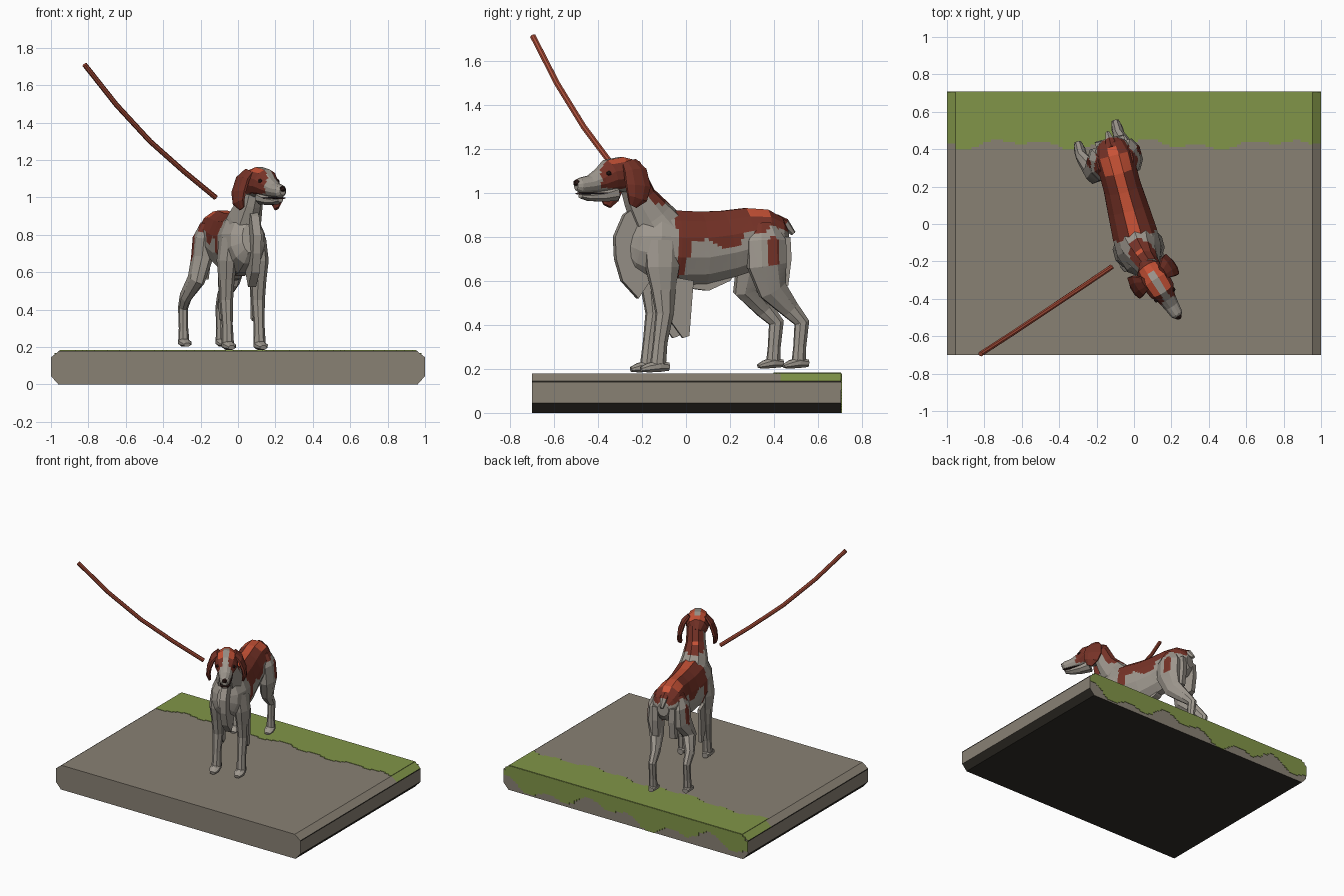
import bpy, bmesh
from math import sin, cos, pi, radians
from mathutils import Matrix, Vector

cube = bpy.data.objects.get("Cube")
if cube:
    bpy.data.objects.remove(cube, do_unlink=True)


def material(name, r, g, b):
    m = bpy.data.materials.new(name)
    m.use_nodes = True
    m.diffuse_color = (r, g, b, 1)
    bsdf = m.node_tree.nodes["Principled BSDF"]
    bsdf.inputs["Base Color"].default_value = (r, g, b, 1)
    bsdf.inputs["Roughness"].default_value = 0.9
    return m


STONE = material("stone", .25, .22, .175)
SHADE = material("dark_stone", .03, .026, .02)
MOSS = material("moss_green", .22, .30, .065)
WHITE = material("grey_white_fur", .34, .31, .27)
RED = material("dark_red_fur", .18, .032, .02)
BRIGHT = material("bright_red_fur", .58, .085, .037)
LEATHER = material("leash_red", .40, .075, .04)
BLACK = material("nose_black", .03, .012, .01)
FUR = [WHITE, RED, BRIGHT]

WORLD = Matrix()
DOG = Matrix.Translation((-.01, 0, 0)) @ Matrix.Rotation(radians(15), 4, 'Z')
HEAD = Matrix.Translation((.115, -.3, 0)) @ Matrix.Rotation(radians(32), 4, 'Z')


def finish(name, bm, mats, frame=WORLD, rule=None):
    """Colour faces in the part's own frame, then place and link it."""
    bmesh.ops.recalc_face_normals(bm, faces=bm.faces[:])
    bm.normal_update()
    if rule:
        for f in bm.faces:
            f.material_index = rule(f.calc_center_median(), f.normal)
    bm.transform(frame)
    me = bpy.data.meshes.new(name)
    bm.to_mesh(me)
    bm.free()
    for m in mats:
        me.materials.append(m)
    bpy.context.collection.objects.link(bpy.data.objects.new(name, me))


def loft(name, rings, mats, frame=DOG, sides=10, rule=None, cuts=0):
    """Skin elliptical rings (x, y, z, half width, half depth) along a path."""
    bm = bmesh.new()
    pts = [Vector(r[:3]) for r in rings]
    loops = []
    for i, (p, r) in enumerate(zip(pts, rings)):
        t = (pts[min(i + 1, len(pts) - 1)] - pts[max(i - 1, 0)]).normalized()
        side = (Vector((1, 0, 0)) - t * t.x).normalized()
        up = t.cross(side)
        angles = [2 * pi * (k + .5) / sides for k in range(sides)]
        loops.append([bm.verts.new(p + side * r[3] * cos(a) + up * r[4] * sin(a))
                      for a in angles])
    for a, b in zip(loops, loops[1:]):
        for k in range(sides):
            n = (k + 1) % sides
            bm.faces.new((a[k], a[n], b[n], b[k]))
    if cuts:
        bmesh.ops.subdivide_edges(bm, edges=bm.edges[:], cuts=cuts, use_grid_fill=True)
    bmesh.ops.holes_fill(bm, edges=[e for e in bm.edges if e.is_boundary], sides=0)
    finish(name, bm, mats, frame, rule)


def extrude(bm, outline, vec):
    """Solid made by sweeping a flat outline along a vector."""
    face = bm.faces.new([bm.verts.new(co) for co in outline])
    new = bmesh.ops.extrude_face_region(bm, geom=[face], use_keep_orig=True)["geom"]
    bmesh.ops.translate(bm, vec=vec,
                        verts=[v for v in new if isinstance(v, bmesh.types.BMVert)])


def fin(name, outline, x, half):
    """Flat tuft of hair: a (y, z) outline with thickness across x."""
    bm = bmesh.new()
    extrude(bm, [(x - half, y, z) for y, z in outline], (2 * half, 0, 0))
    finish(name, bm, [WHITE], DOG)


def ball(name, co, size):
    bm = bmesh.new()
    bmesh.ops.create_icosphere(bm, subdivisions=1, radius=1)
    bm.transform(Matrix.Translation(co) @ Matrix.Diagonal((*size, 1)))
    finish(name, bm, [BLACK], HEAD)


def moss(name, place, columns, rows, keep):
    """Thin plate of moss cells, kept where the rule says so."""
    bm = bmesh.new()
    bmesh.ops.create_grid(bm, x_segments=columns, y_segments=rows, size=1)
    bm.transform(place)
    bare = [f for f in bm.faces if not keep(f.calc_center_median())]
    bmesh.ops.delete(bm, geom=bare, context='FACES')
    bmesh.ops.solidify(bm, geom=bm.faces[:], thickness=.003)
    finish(name, bm, [MOSS])


def lerp(points, t):
    for (a, u), (b, v) in zip(points, points[1:]):
        if a <= t <= b:
            return u + (v - u) * (t - a) / (b - a)
    return 9


# Stone slab with chamfered ends, dark seams and dark underside
half = [(.96, 0), (1, .045), (1, .137), (1, .145), (.955, .18)]
bm = bmesh.new()
extrude(bm, [(x, -.70, z) for x, z in half] + [(-x, -.70, z) for x, z in reversed(half)],
        (0, 1.405, 0))
bmesh.ops.bisect_plane(bm, geom=bm.verts[:] + bm.edges[:] + bm.faces[:],
                       plane_co=(0, .43, 0), plane_no=(0, 1, 0))


def slab_rule(c, n):
    if n.z < -.3 or (abs(n.x) > .9 and c.z > .13):
        return 1
    return 2 if abs(n.x) > .3 and n.z > .3 and c.y > .43 else 0


finish("stone_slab", bm, [STONE, SHADE, MOSS], rule=slab_rule)

# Moss on the top and the back of the slab
moss("moss_top", Matrix.Translation((0, .545, .183)) @ Matrix.Diagonal((.955, .16, 1, 1)),
     90, 24, lambda c: c.y > .425 + .018 * sin(9 * c.x + 1) + .014 * sin(23 * c.x))
moss("moss_back", Matrix.Translation((0, .708, .09)) @ Matrix.Rotation(-pi / 2, 4, 'X')
     @ Matrix.Diagonal((1, .09, 1, 1)), 100, 14,
     lambda c: abs(c.x) < .955 + min(c.z, .18 - c.z, .04)
     and c.z > .06 + .035 * sin(7 * c.x) + .03 * sin(19 * c.x + 2))

# Leash
loft("leash", [(-.82, -.695, 1.71, .014, .014), (-.65, -.585, 1.495, .014, .014),
               (-.47, -.465, 1.30, .014, .014), (-.29, -.345, 1.14, .014, .014),
               (-.12, -.23, 1.0, .014, .014)], [LEATHER], WORLD, 8)

# Body with a red saddle and a spot on each thigh
saddle = [(-.07, .56), (-.03, .66), (0, .78), (.07, .79), (.14, .745),
          (.22, .755), (.26, .83), (.33, .81), (.38, .85), (.47, .82)]


def body_rule(c, n):
    if c.z > lerp(saddle, c.y):
        return 2 if n.z > .78 and c.y < .42 else 1
    return 0


def thigh_rule(c, n):
    spot = ((c.y - .375) / .03) ** 2 + ((c.z - .73) / .07) ** 2 < 1
    return 1 if (spot and abs(n.x) > .3) or c.z > lerp(saddle, c.y) else 0


loft("body", [(0, -.275, .78, .04, .08), (0, -.235, .77, .095, .13),
              (0, -.15, .76, .125, .17), (0, -.05, .75, .125, .175),
              (0, .08, .75, .115, .17), (0, .2, .768, .105, .158),
              (0, .3, .79, .105, .147), (0, .38, .798, .108, .13),
              (0, .44, .79, .085, .1), (0, .475, .79, .04, .05)],
     FUR, sides=12, rule=body_rule, cuts=5)
loft("tail", [(0, .42, .88, .035, .025), (0, .465, .86, .026, .024),
              (0, .505, .815, .012, .012)], FUR, sides=6,
     rule=lambda c, n: 1 if c.y < .46 else 0)

# Neck with a red nape
loft("neck", [(0, -.09, .79, .115, .13), (.005, -.165, .89, .088, .105),
              (.02, -.225, .98, .066, .078), (.035, -.265, 1.08, .06, .066)], FUR,
     sides=10, cuts=3, rule=lambda c, n: 0 if n.y < .1 or c.z < .95
     else 2 if abs(n.x) < .3 and c.z > 1 else 1)

# Hair tufts on chest and belly
fin("chest_tuft", [(-.23, .95), (-.3, .9), (-.345, .8), (-.34, .7), (-.31, .6),
                   (-.235, .52), (-.18, .6), (-.16, .8)], .025, .022)
fin("belly_tuft", [(-.04, .62), (.02, .565), (.1, .555), (.2, .6), (.26, .68)], 0, .03)

# Legs, paws and leg feathering
for s, word in ((1, "left"), (-1, "right")):
    x = s * .088
    loft(word + "_front_leg", [(s * .075, -.13, .78, .05, .09), (x, -.135, .66, .052, .08),
         (x, -.13, .56, .042, .058), (x, -.125, .45, .036, .042),
         (x, -.145, .32, .029, .034), (x, -.155, .22, .033, .037)], [WHITE], sides=8)
    loft(word + "_front_paw", [(x, -.105, .21, .022, .02), (x, -.15, .212, .035, .028),
         (x, -.2, .205, .036, .023), (x, -.235, .197, .02, .012)], [WHITE], sides=8)
    fin(word + "_elbow_feather", [(-.1, .62), (-.1, .42), (-.04, .34), (-.01, .35),
                                  (.01, .6)], x, .01)
    fx, fy = (.055, .515) if s > 0 else (-.168, .455)
    mx = (s * .1 + fx) / 2
    loft(word + "_hind_leg", [(s * .07, .35, .86, .03, .05), (s * .085, .355, .78, .055, .095),
         (s * .095, .355, .67, .055, .095), (mx, fy - .13, .56, .045, .07),
         (fx, fy - .04, .47, .032, .045), (fx, fy + .015, .41, .026, .036),
         (fx, fy + .005, .3, .025, .03), (fx, fy, .23, .03, .033)], FUR, sides=8,
         rule=thigh_rule, cuts=4)
    loft(word + "_hind_paw", [(fx, fy + .045, .225, .02, .018), (fx, fy, .228, .034, .026),
         (fx, fy - .04, .22, .034, .02), (fx, fy - .07, .212, .02, .01)], [WHITE], sides=8)
    fin(word + "_thigh_feather", [(.4, .8), (.47, .8), (.475, .7), (.46, .58),
                                  (.42, .56), (.38, .64)], s * .06, .02)


# Head with a white blaze and muzzle
def head_rule(c, n):
    if c.y < -.125 or c.z < 1.02 or (abs(c.x) < .02 and -.13 < c.y < .04):
        return 0
    return 2 if n.z > .8 and c.y > -.07 else 1


loft("head", [(0, .105, 1.05, .035, .045), (0, .07, 1.07, .07, .08),
              (0, 0, 1.085, .082, .08), (0, -.06, 1.078, .074, .075),
              (0, -.105, 1.055, .052, .057), (0, -.16, 1.04, .042, .04),
              (0, -.215, 1.033, .034, .035), (0, -.235, 1.033, .018, .022)],
     FUR, HEAD, 12, head_rule, 3)
loft("mouth_line", [(0, -.09, .998, .046, .005), (0, -.22, .996, .03, .005)],
     [BLACK], HEAD, 8)
loft("lower_jaw", [(0, -.03, 1.0, .05, .04), (0, -.1, .985, .042, .028),
                   (0, -.17, .98, .032, .018), (0, -.212, .985, .018, .01)],
     [WHITE], HEAD, 8)
ball("nose", (0, -.23, 1.045), (.02, .018, .018))
for s, word in ((1, "left"), (-1, "right")):
    ball(word + "_eye", (s * .054, -.093, 1.088), (.013, .013, .012))
    loft(word + "_ear", [(s * .055, .015, 1.14, .014, .04), (s * .09, .025, 1.1, .018, .062),
                         (s * .115, .025, 1.03, .018, .07), (s * .122, .015, .975, .016, .055),
                         (s * .11, .0, .94, .008, .022)], [RED], HEAD, 8)
